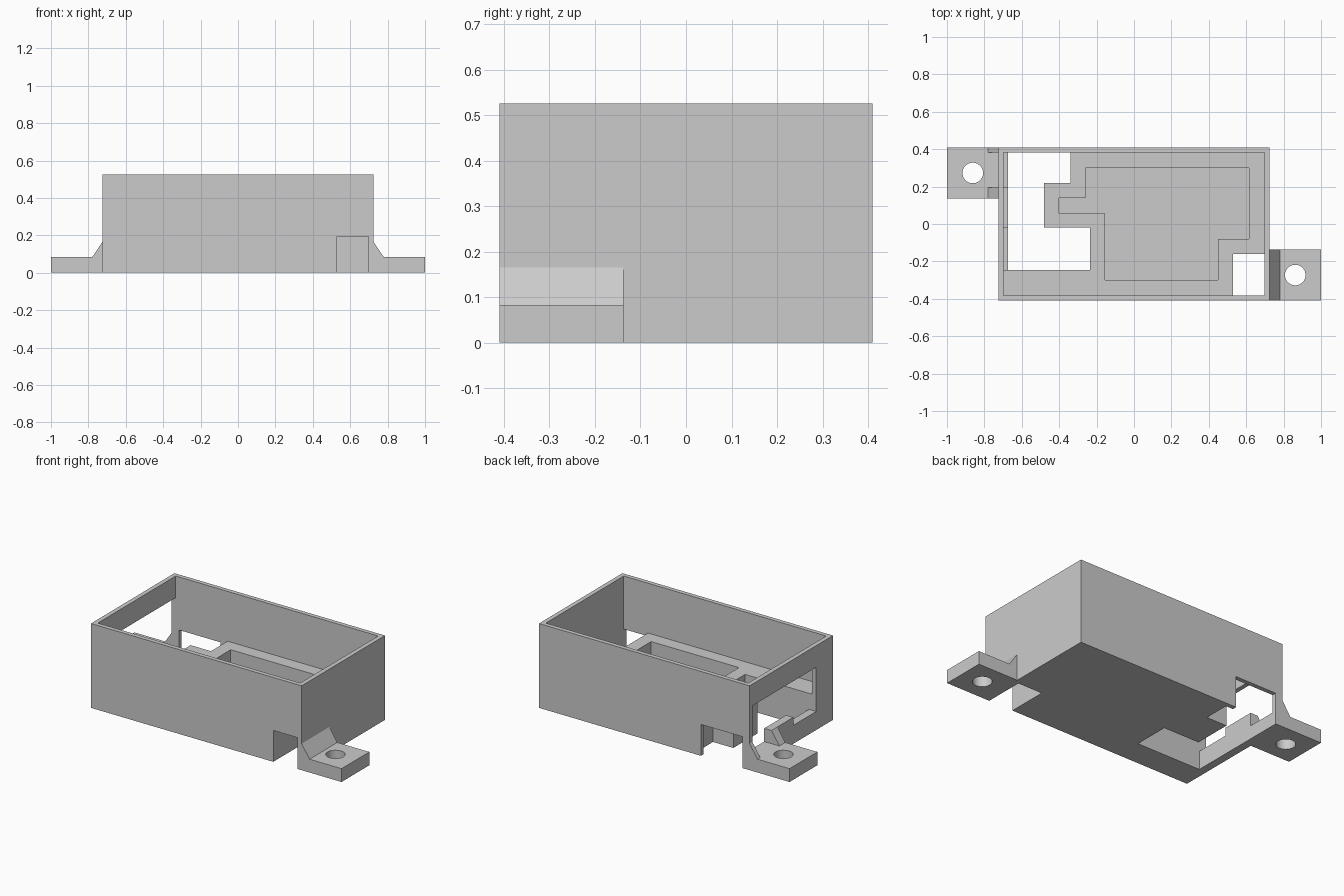
import bpy, bmesh
from mathutils import Vector

cube = bpy.data.objects.get("Cube")
if cube:
    bpy.data.objects.remove(cube, do_unlink=True)

grey = bpy.data.materials.new("plain_grey")
grey.use_nodes = True
colour = (0.6, 0.6, 0.6, 1)
grey.diffuse_color = colour
grey.node_tree.nodes["Principled BSDF"].inputs["Base Color"].default_value = colour


def prism(name, outline, low, high, axis="z"):
    """Extrude a closed outline along z (xy points) or along y (xz points)."""
    bm = bmesh.new()
    place = (lambda a, b: (a, b, low)) if axis == "z" else (lambda a, b: (a, low, b))
    face = bm.faces.new([bm.verts.new(place(a, b)) for a, b in outline])
    step = Vector((0, 0, high - low)) if axis == "z" else Vector((0, high - low, 0))
    new = bmesh.ops.extrude_face_region(bm, geom=[face])["geom"]
    bmesh.ops.translate(bm, vec=step, verts=[v for v in new if isinstance(v, bmesh.types.BMVert)])
    bmesh.ops.recalc_face_normals(bm, faces=bm.faces)
    mesh = bpy.data.meshes.new(name)
    bm.to_mesh(mesh)
    bm.free()
    mesh.materials.append(grey)
    obj = bpy.data.objects.new(name, mesh)
    bpy.context.collection.objects.link(obj)
    return obj


def box(name, x0, x1, y0, y1, z0, z1):
    return prism(name, [(x0, y0), (x1, y0), (x1, y1), (x0, y1)], z0, z1)


def cut(obj, cutter):
    cutter.hide_render = True
    mod = obj.modifiers.new("cut", "BOOLEAN")
    mod.operation, mod.solver, mod.object = "DIFFERENCE", "EXACT", cutter
    bpy.context.view_layer.objects.active = obj
    bpy.ops.object.modifier_apply(modifier=mod.name)
    bpy.data.objects.remove(cutter, do_unlink=True)


FLOOR, TAB, NOTCH, WINDOW = 0.215, 0.083, 0.195, 0.39
HX, HY, IN_X, IN_Y = 0.725, 0.41, 0.697, 0.383

# Open box with a thick floor
case = box("case", -HX, HX, -HY, HY, 0, 0.525)
cut(case, box("cavity", -IN_X, IN_X, -IN_Y, IN_Y, FLOOR, 1))

# Stepped pocket sunk into the floor
pocket = [(-0.26, 0.30), (-0.26, 0.14), (-0.40, 0.14), (-0.40, 0.055), (-0.155, 0.055),
          (-0.155, -0.30), (0.45, -0.30), (0.45, -0.08), (0.615, -0.08), (0.615, 0.30)]
cut(case, prism("pocket", pocket, 0.03, 0.4))

# Openings through the floor
opening = [(-0.675, IN_Y), (-0.675, -0.245), (-0.235, -0.245), (-0.235, -0.02),
           (-0.48, -0.02), (-0.48, 0.22), (-0.34, 0.22), (-0.34, IN_Y)]
cut(case, prism("floor_opening", opening, -1, 0.3))
cut(case, box("corner_opening", 0.53, IN_X, -IN_Y, -0.16, -1, 0.3))

# Notches in the front and back walls
cut(case, box("front_notch", 0.53, IN_X, -1, -0.3, -1, NOTCH))
cut(case, box("back_notch", -0.675, -0.39, 0.36, 1, -1, NOTCH))

# Window in the end wall, with a stepped sill
for y0, y1, sill in [(-0.245, -0.02, 0.115), (-0.02, 0.195, 0.165), (0.195, IN_Y, TAB)]:
    cut(case, box("window", -1, -0.6, y0, y1, sill, WINDOW))

# Mounting tabs with gussets and screw holes
for name, side in (("left_tab", 1), ("right_tab", -1)):
    profile = [(HX, 0), (1, 0), (1, TAB), (0.78, TAB), (HX, 0.165)]
    tab = prism(name, [(side * x, z) for x, z in profile], -side * HY, -side * 0.137, "y")
    bpy.ops.mesh.primitive_cylinder_add(vertices=48, radius=0.055, depth=1,
                                        location=(side * 0.862, -side * 0.273, 0))
    cut(tab, bpy.context.object)
    if side < 0:
        cut(tab, box("gusset_gap", -0.9, -0.6, 0.195, IN_Y, TAB, WINDOW))
    bpy.ops.object.select_all(action="DESELECT")
    tab.select_set(True)
    bpy.context.view_layer.objects.active = tab
    bpy.ops.object.shade_smooth_by_angle(angle=0.5)
